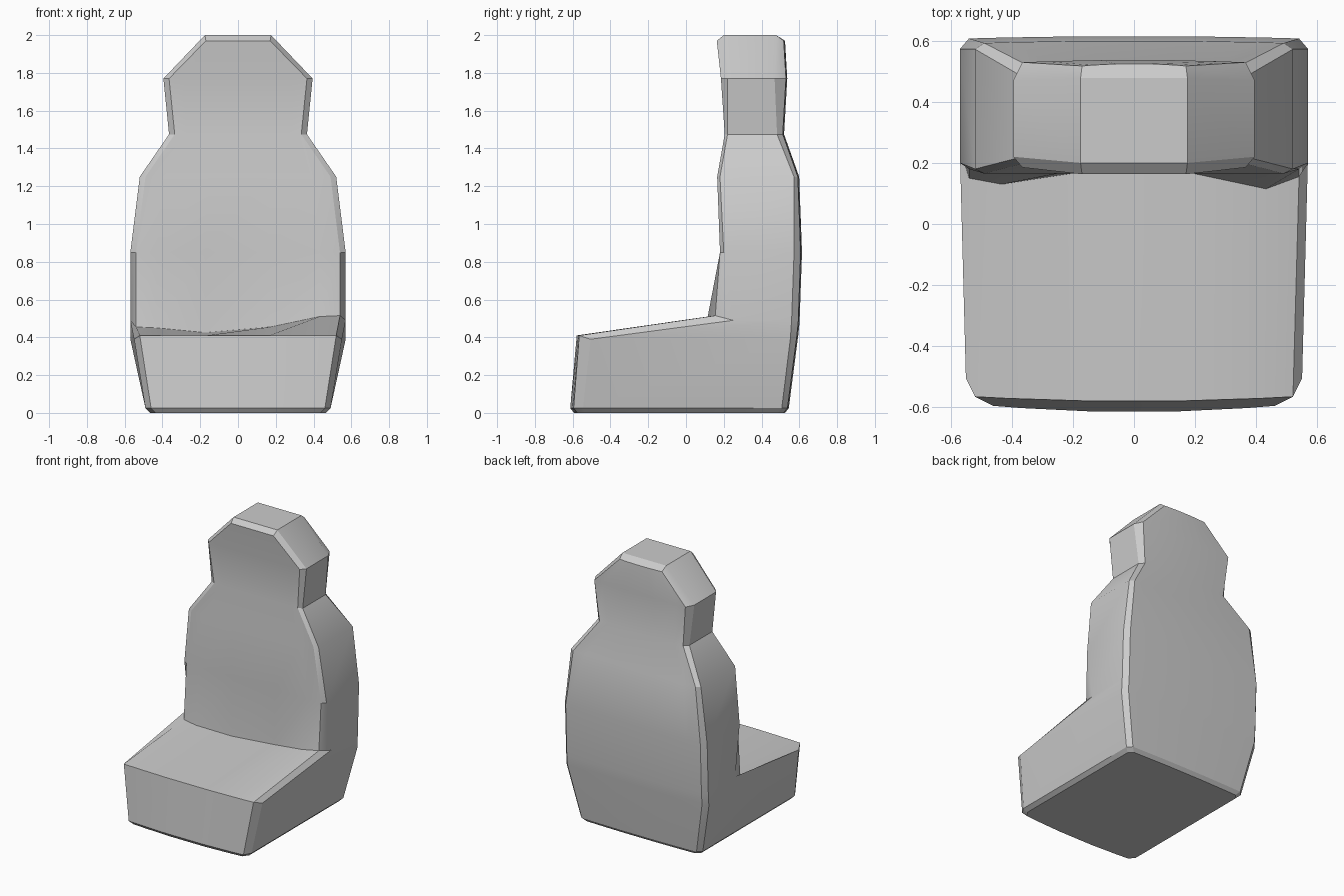
import bpy, bmesh

if "Cube" in bpy.data.objects:
    bpy.data.objects.remove(bpy.data.objects["Cube"])

# Horizontal loops from floor to headrest:
# z, side z, half width front, half width back, front y, back y,
# side inset front, side inset back, front bow
LOOPS = [
    (0.00, 0.00, .465, .465, -.595, .525, .04, .03, .02),   # underside
    (0.025, .025, .49, .49, -.615, .545, .05, .03, .02),    # base rim
    (0.41, 0.39, .55, .57, -.58, .595, .06, .035, .015),    # cushion front edge
    (0.48, 0.49, .57, .57, .16, .602, .09, .035, .0),       # crease
    (0.85, 0.85, .57, .57, .18, .615, .02, .035, .0),       # backrest
    (1.25, 1.25, .52, .52, .165, .60, .015, .02, .0),       # shoulders
    (1.475, 1.475, .365, .365, .205, .52, .015, .03, .0),   # neck
    (1.77, 1.77, .395, .395, .185, .537, .035, .06, .0),    # headrest
    (1.97, 2.00, .175, .175, .163, .525, .037, .04, .0),    # headrest top
]
COLUMNS = (-1, -.8, -.32, .32, .8, 1)
# Uneven (y, z) of the crease across the columns
CREASE = [(.15, .455), (.13, .45), (.17, .425), (.17, .455), (.115, .51), (.155, .515)]
N = len(COLUMNS)


def ring(i, row):
    z, zs, wf, wb, yf, yb, inf, inb, bow = row
    d = .03 if wf > .2 else .005
    front = [(f * (wf - d), yf + bow * f * f, z) for f in COLUMNS]
    if i == 3:
        front = [(p[0], y, zc) for p, (y, zc) in zip(front, CREASE)]
    back = [(-f * (wb - d), yb - .008 * f * f, z) for f in COLUMNS]
    s1, s2 = yf + bow + inf, yb - .008 - inb
    return front + [(wf, s1, zs), (wb, s2, zs)] + back + [(-wb, s2, zs), (-wf, s1, zs)]


bm = bmesh.new()
rings = [[bm.verts.new(p) for p in ring(i, r)] for i, r in enumerate(LOOPS)]
# Skin between loops
for a, b in zip(rings, rings[1:]):
    n = len(a)
    for k in range(n):
        j = (k + 1) % n
        bm.faces.new((a[k], a[j], b[j], b[k]))
# Underside, then headrest top with front and back bevels
bm.faces.new(rings[0][::-1])
t = rings[-1]
bm.faces.new([t[-1]] + t[:N + 1])
bm.faces.new(t[N + 1:2 * N + 3])
bm.faces.new((t[-1], t[N], t[N + 1], t[2 * N + 2]))
bmesh.ops.recalc_face_normals(bm, faces=bm.faces)

mesh = bpy.data.meshes.new("car_seat")
bm.to_mesh(mesh)
bm.free()
seat = bpy.data.objects.new("car_seat", mesh)
bpy.context.collection.objects.link(seat)
bpy.context.view_layer.objects.active = seat
seat.select_set(True)
bpy.ops.object.shade_smooth_by_angle(angle=0.5)
